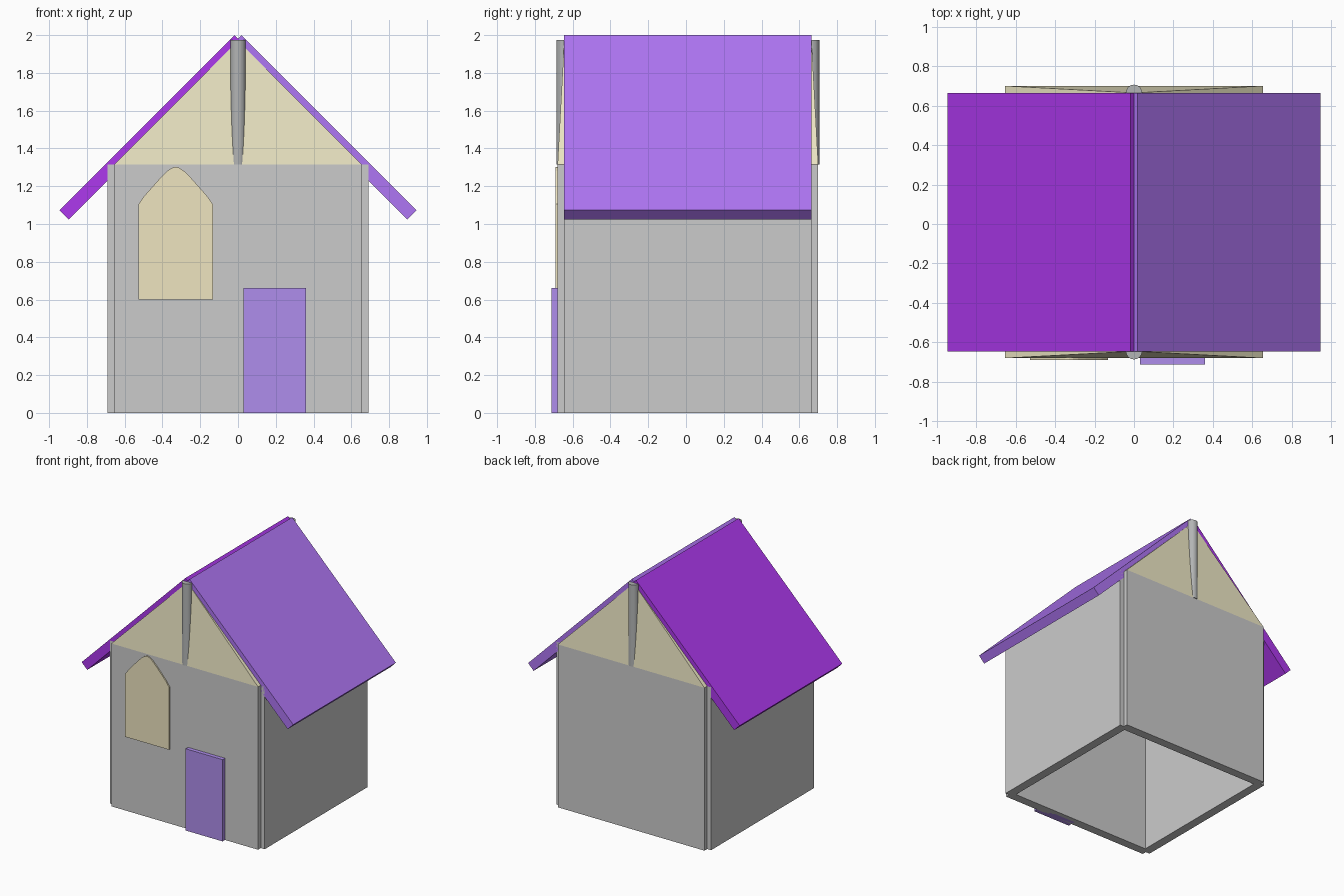
import bpy, bmesh, math

if "Cube" in bpy.data.objects:
    bpy.data.objects.remove(bpy.data.objects["Cube"])

WALL_H, HALF, T = 1.315, 0.655, 0.07
CY = 0.01  # centre of the house along y


def material(name, rgb):
    m = bpy.data.materials.new(name)
    m.diffuse_color = (*rgb, 1)
    m.use_nodes = True
    m.node_tree.nodes["Principled BSDF"].inputs["Base Color"].default_value = m.diffuse_color
    return m


violet = material("roof_violet", (0.42, 0.04, 0.85))
blue_violet = material("roof_blue_violet", (0.43, 0.18, 0.91))
door_purple = material("door_purple", (0.43, 0.27, 0.84))
straw = material("gable_straw", (0.87, 0.82, 0.57))
gold = material("window_gold", (0.86, 0.78, 0.53))
dark = material("pillar_grey", (0.45, 0.46, 0.46))


def box(name, loc, size, mat=None, rot_y=0):
    bpy.ops.mesh.primitive_cube_add(size=1, location=loc, rotation=(0, rot_y, 0))
    o = bpy.context.object
    o.name = name
    o.scale = size
    if mat:
        o.data.materials.append(mat)
    return o


def mesh_object(name, bm, mat):
    bmesh.ops.recalc_face_normals(bm, faces=bm.faces)
    me = bpy.data.meshes.new(name)
    bm.to_mesh(me)
    bm.free()
    me.materials.append(mat)
    o = bpy.data.objects.new(name, me)
    bpy.context.collection.objects.link(o)
    return o


# side walls and roof slabs
for s, side, mat in ((-1, "left", violet), (1, "right", blue_violet)):
    box(side + "_wall", (s * HALF, CY, WALL_H / 2), (T, 2 * HALF, WALL_H))
    box(side + "_roof", (s * 0.457, CY, 1.512), (2 * HALF, 2 * HALF, T), mat,
        s * math.radians(45))

# end walls, thin pyramid gables and round pillars
for s, end in ((-1, "front"), (1, "back")):
    y = CY + s * HALF
    box(end + "_wall", (0, y, WALL_H / 2), (2 * HALF, T, WALL_H))

    bm = bmesh.new()
    base = [bm.verts.new((sx * HALF, y + sy * T / 2, WALL_H))
            for sx, sy in ((-1, -1), (1, -1), (1, 1), (-1, 1))]
    apex = bm.verts.new((0, y, 1.97))
    bm.faces.new(base)
    for i in range(4):
        bm.faces.new((base[i], base[(i + 1) % 4], apex))
    mesh_object(end + "_gable", bm, straw)

    bpy.ops.mesh.primitive_cylinder_add(vertices=32, radius=0.041, depth=0.66,
                                        location=(0, y, 1.645))
    bpy.context.object.name = end + "_pillar"
    bpy.context.object.data.materials.append(dark)

# door
box("door", (0.195, -0.678, 0.33), (0.33, 0.066, 0.66), door_purple)

# arched window: half profile mirrored about its centre line
half = [(0.197, 0.60), (0.197, 1.105), (0.165, 1.15), (0.125, 1.195),
        (0.085, 1.24), (0.045, 1.28), (0.02, 1.297)]
outline = half + [(0, 1.303)] + [(-x, z) for x, z in reversed(half)]
bm = bmesh.new()
face = bm.faces.new([bm.verts.new((x - 0.33, -0.69, z)) for x, z in outline])
out = bmesh.ops.extrude_face_region(bm, geom=[face], use_keep_orig=True)
bmesh.ops.translate(bm, vec=(0, 0.04, 0),
                    verts=[v for v in out["geom"] if isinstance(v, bmesh.types.BMVert)])
mesh_object("arched_window", bm, gold)
